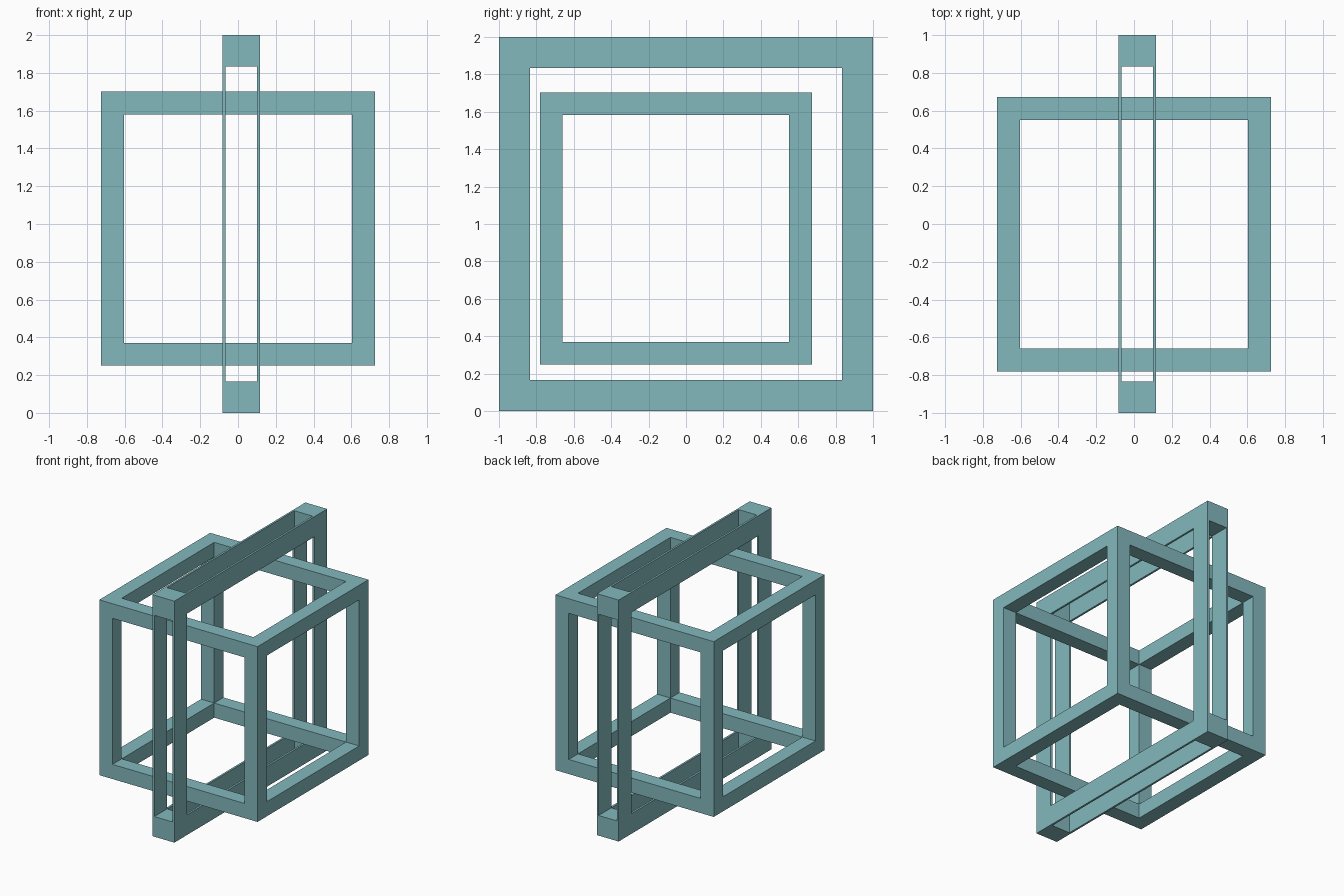
import bpy
import bmesh
from itertools import product
from mathutils import Vector

cube = bpy.data.objects.get("Cube")
if cube:
    bpy.data.objects.remove(cube, do_unlink=True)

teal = bpy.data.materials.new("muted_teal")
teal.use_nodes = True
colour = (0.225, 0.48, 0.51, 1)
teal.diffuse_color = colour
teal.node_tree.nodes["Principled BSDF"].inputs["Base Color"].default_value = colour

BAR = 1 / 12  # bar thickness as a share of the frame size
STOPS = (0, BAR, 1 - BAR, 1)


def is_bar(cell):
    """A cell of the 3x3x3 lattice is solid on the box edges and corners."""
    return all(0 <= c <= 2 for c in cell) and sum(c != 1 for c in cell) >= 2


def open_frame(name, low, high):
    """Box-shaped open frame with a rectangular opening through every side."""
    low, high = Vector(low), Vector(high)
    size = high - low
    bm = bmesh.new()
    verts = {}

    def corner(key):
        if key not in verts:
            verts[key] = bm.verts.new(
                [low[i] + size[i] * STOPS[key[i]] for i in range(3)])
        return verts[key]

    # Skin every solid cell where it borders an empty one
    for cell in product(range(3), repeat=3):
        if not is_bar(cell):
            continue
        for axis, side in product(range(3), (0, 1)):
            neighbour = list(cell)
            neighbour[axis] += 2 * side - 1
            if is_bar(neighbour):
                continue
            u, v = (axis + 1) % 3, (axis + 2) % 3
            loop = []
            for du, dv in ((0, 0), (1, 0), (1, 1), (0, 1)):
                key = list(cell)
                key[axis] += side
                key[u] += du
                key[v] += dv
                loop.append(corner(tuple(key)))
            bm.faces.new(loop if side else loop[::-1])

    mesh = bpy.data.meshes.new(name)
    bm.to_mesh(mesh)
    bm.free()
    mesh.materials.append(teal)
    obj = bpy.data.objects.new(name, mesh)
    bpy.context.collection.objects.link(obj)
    return obj


# Cubic frame, and the tall thin frame that encircles it
open_frame("cube_frame", (-0.725, -0.78, 0.25), (0.725, 0.672, 1.702))
open_frame("thin_outer_frame", (-0.083, -1, 0), (0.117, 1, 2))
